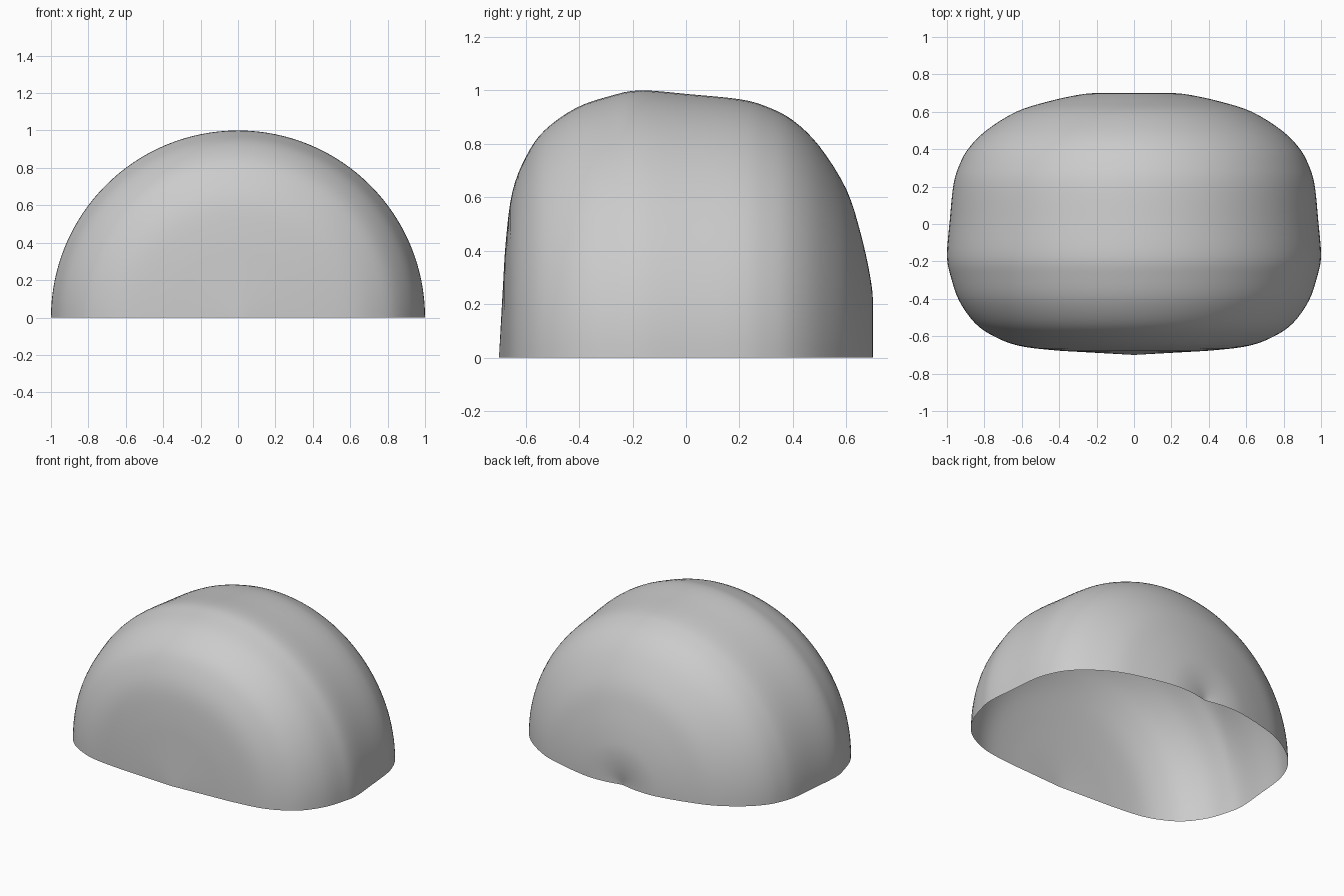
import bpy, bmesh, math
from mathutils import Vector

cube = bpy.data.objects.get("Cube")
if cube:
    bpy.data.objects.remove(cube, do_unlink=True)

SEGMENTS = 64   # steps around the half turn
STEPS = 4       # smoothing steps between profile points

# Profile as (radius, y), from the front pole to the dimpled back pole
PROFILE = [
    (0, -.70), (.25, -.686), (.44, -.674), (.62, -.65), (.75, -.60),
    (.85, -.53), (.935, -.41), (.98, -.28), (1, -.17), (.985, .02),
    (.967, .2), (.94, .3), (.888, .4), (.79, .5), (.63, .6),
    (.46, .655), (.3, .69), (.2, .7), (.1, .694), (0, .675),
]


def smooth_profile(points, steps):
    """Pass a flowing curve through the profile points."""
    pts = [Vector(p) for p in points]
    pts = [2 * pts[0] - pts[1]] + pts + [2 * pts[-1] - pts[-2]]
    out = []
    for a, b, c, d in zip(pts, pts[1:], pts[2:], pts[3:]):
        for i in range(steps):
            t = i / steps
            out.append(0.5 * (2 * b + (c - a) * t
                              + (2 * a - 5 * b + 4 * c - d) * t ** 2
                              + (3 * b - a - 3 * c + d) * t ** 3))
    return out + [pts[-2]]


# Open half shell: the profile swept half a turn about the y axis
bm = bmesh.new()
verts = [bm.verts.new((r, y, 0)) for r, y in smooth_profile(PROFILE, STEPS)]
edges = [bm.edges.new(pair) for pair in zip(verts, verts[1:])]
bmesh.ops.spin(bm, geom=verts + edges, cent=(0, 0, 0), axis=(0, -1, 0),
               angle=math.pi, steps=SEGMENTS)
bmesh.ops.remove_doubles(bm, verts=bm.verts, dist=1e-5)
bmesh.ops.recalc_face_normals(bm, faces=bm.faces)
# Make the shell face outward
if sum(f.normal.dot(f.calc_center_median()) for f in bm.faces) < 0:
    bmesh.ops.reverse_faces(bm, faces=bm.faces)

mesh = bpy.data.meshes.new("half_shell")
bm.to_mesh(mesh)
bm.free()
shell = bpy.data.objects.new("half_shell", mesh)
bpy.context.collection.objects.link(shell)

# Plain grey
grey = bpy.data.materials.new("light_grey")
grey.use_nodes = True
colour = (0.6, 0.6, 0.6, 1)
grey.diffuse_color = colour
grey.node_tree.nodes["Principled BSDF"].inputs["Base Color"].default_value = colour
mesh.materials.append(grey)

bpy.context.view_layer.objects.active = shell
shell.select_set(True)
bpy.ops.object.shade_smooth_by_angle(angle=math.radians(40))
